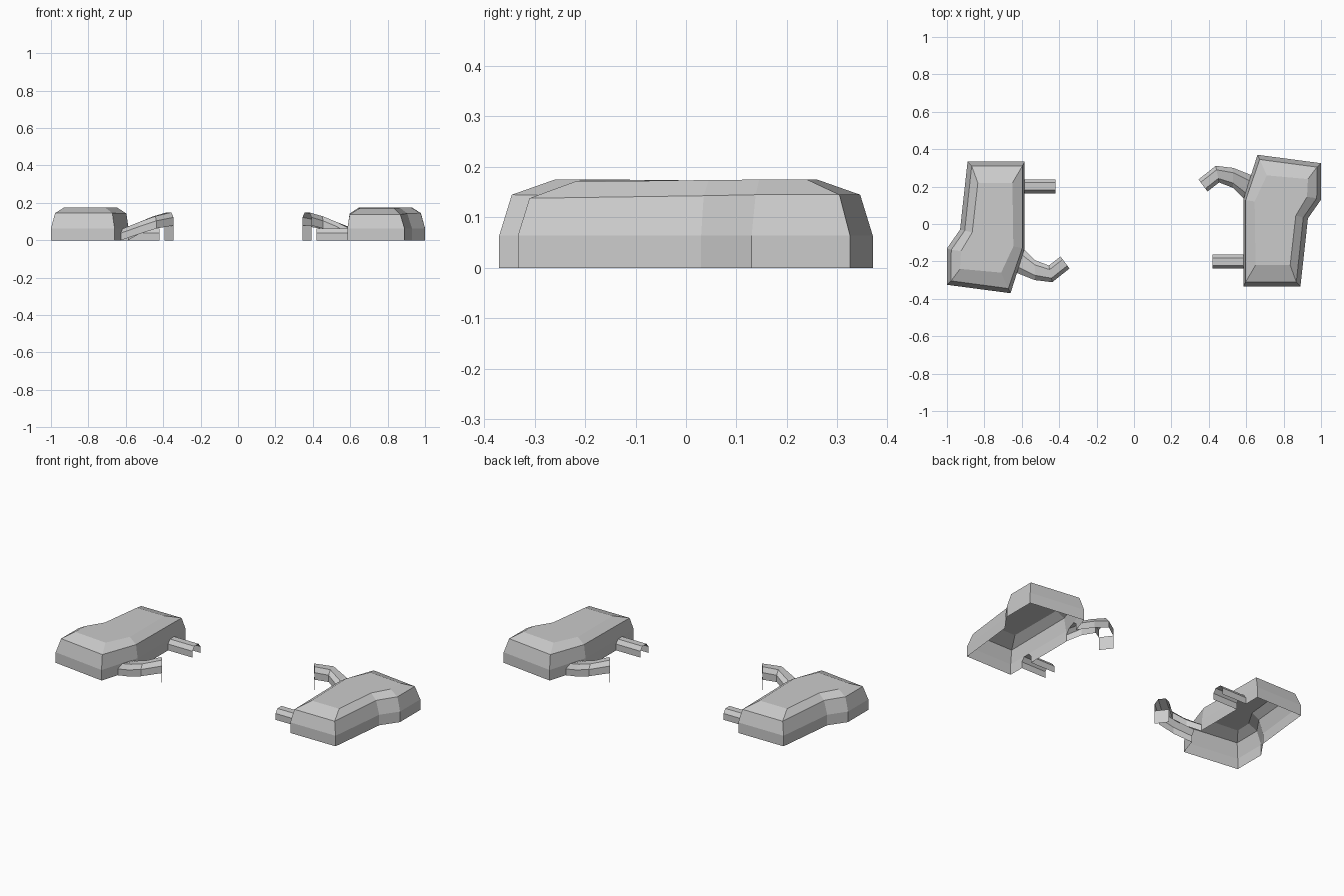
import bpy
from math import pi
from mathutils import Vector

if "Cube" in bpy.data.objects:
    bpy.data.objects.remove(bpy.data.objects["Cube"])


def make(name, verts, faces):
    # Each part appears twice, the second turned half way round the z axis
    me = bpy.data.meshes.new(name)
    me.from_pydata([tuple(v) for v in verts], [], faces)
    me.validate()
    for side, turn in (("right", 0), ("left", pi)):
        ob = bpy.data.objects.new(f"{name}_{side}", me)
        ob.rotation_euler.z = turn
        bpy.context.collection.objects.link(ob)


def arch(outer, inner, base, height):
    # Six-point open arch spanning two plan points
    a, b = Vector(outer), Vector(inner)
    pts = []
    for t, h in ((0, 0), (0, 0.62), (0.24, 1), (0.76, 1), (1, 0.62), (1, 0)):
        p = a.lerp(b, t)
        pts.append(Vector((p.x, p.y, base + h * height)))
    return pts


def loft(name, sections):
    verts = [p for s in sections for p in s]
    n = len(sections[0])
    faces = [(i * n + j, i * n + j + 1, (i + 1) * n + j + 1, (i + 1) * n + j)
             for i in range(len(sections) - 1) for j in range(n - 1)]
    make(name, verts, faces)


# Sections of the straight pipe and of the bent arm
pipe = [arch((x, -0.163), (x, -0.239), 0, 0.062) for x in (0.585, 0.42)]
arm = [arch((0.626, 0.262), (0.587, 0.137), 0, 0.062),
       arch((0.53, 0.30), (0.53, 0.193), 0.033, 0.064),
       arch((0.437, 0.311), (0.455, 0.222), 0.063, 0.066),
       arch((0.345, 0.238), (0.393, 0.174), 0.079, 0.070)]
loft("straight_pipe", pipe)
loft("bent_arm", arm)

# Flat plate hanging below the end of the arm
a, b = arm[-1][0], arm[-1][-1]
make("arm_end_plate", [a, b, (b.x, b.y, 0), (a.x, a.y, 0)], [(0, 1, 2, 3)])

# Hollow bent body: stacked outlines, open underneath
outline = [(0.585, -0.333), (0.89, -0.333), (0.93, 0.03), (1.0, 0.13),
           (1.0, 0.325), (0.66, 0.37), (0.585, 0.13)]
shoulder = [(0.597, -0.31, 0.138), (0.868, -0.31, 0.138), (0.905, 0.035, 0.143),
            (0.977, 0.138, 0.145), (0.978, 0.304, 0.145), (0.672, 0.345, 0.145),
            (0.597, 0.128, 0.143)]
crown = [(0.65, -0.22, 0.171), (0.835, -0.22, 0.171), (0.865, 0.045, 0.174),
         (0.925, 0.145, 0.175), (0.93, 0.24, 0.175), (0.71, 0.26, 0.175),
         (0.645, 0.12, 0.174)]
verts = [(x, y, z) for z in (0, 0.064) for x, y in outline] + shoulder + crown
faces = [tuple(range(21, 28))]
holes = {6: pipe[0], 5: arm[0]}
for r in range(3):
    for j in range(7):
        k = (j + 1) % 7
        a, b, c, d = r * 7 + j, r * 7 + k, r * 7 + 7 + k, r * 7 + 7 + j
        if r == 0 and j in holes:
            # Wall with an arched opening where a pipe joins
            first = len(verts)
            verts += holes[j]
            faces.append((a, *range(first, first + 6), b, c, d))
        else:
            faces.append((a, b, c, d))
make("body_shell", verts, faces)
